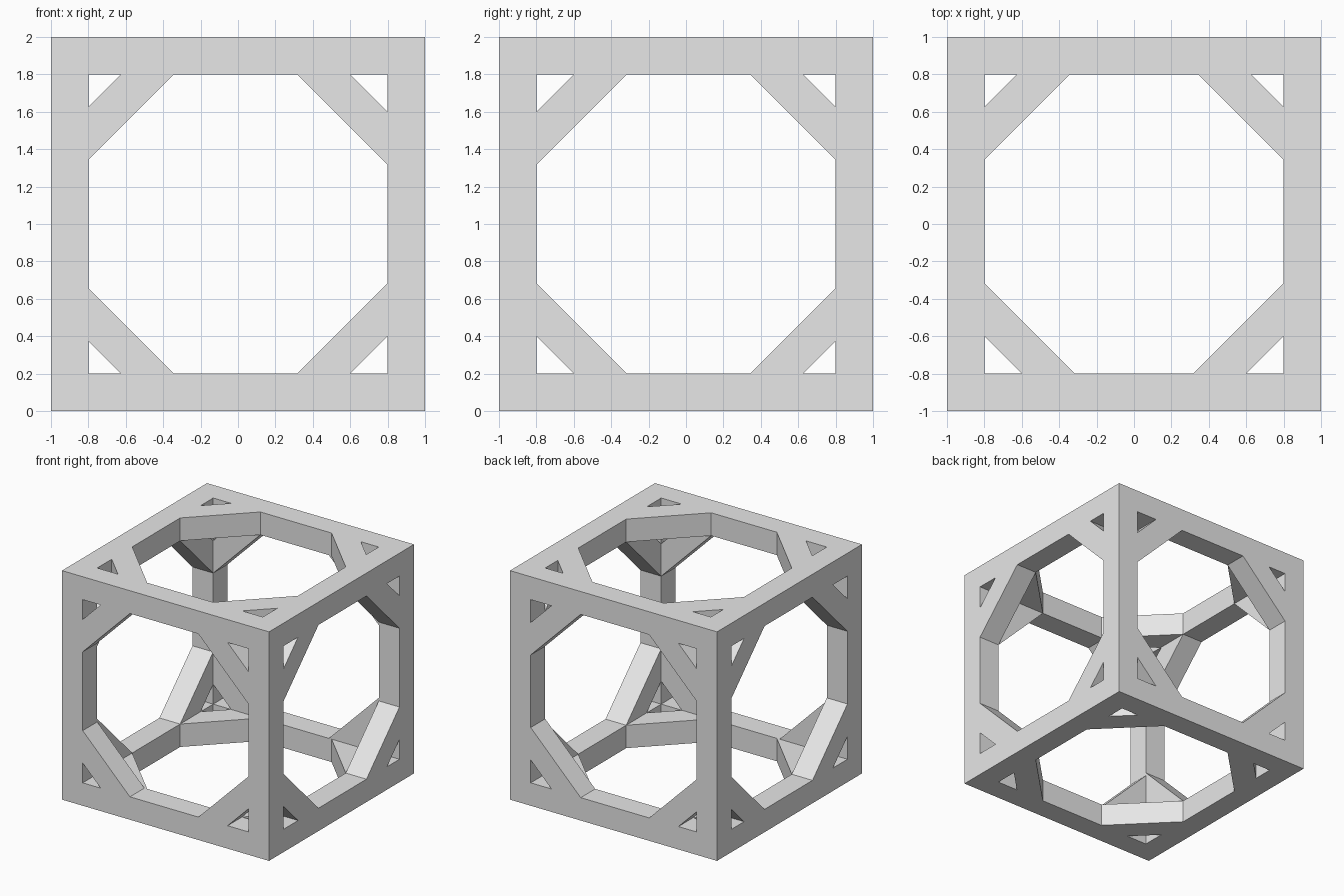
import bpy
import bmesh
from mathutils import Vector

if "Cube" in bpy.data.objects:
    bpy.data.objects.remove(bpy.data.objects["Cube"])

HALF, BEAM = 1.0, 0.2
INNER = HALF - BEAM
WIDTH = BEAM * 2 ** 0.5          # brace width measured along a beam
NEAR, FAR = 0.173, 0.2           # open corner sizes

grey = bpy.data.materials.new("light_grey")
grey.use_nodes = True
grey.diffuse_color = (0.8, 0.8, 0.8, 1)
grey.node_tree.nodes["Principled BSDF"].inputs["Base Color"].default_value = (0.8, 0.8, 0.8, 1)


def prism(name, outline, axis, low, high):
    """Extrude a flat outline along an axis (0, 1 or 2)."""
    u, v = [a for a in range(3) if a != axis]
    bm = bmesh.new()
    ring = []
    for p in outline:
        co = Vector((0, 0, 0))
        co[u], co[v], co[axis] = p[0], p[1], low
        ring.append(bm.verts.new(co + Vector((0, 0, HALF))))
    base = bm.faces.new(ring)
    out = bmesh.ops.extrude_face_region(bm, geom=[base], use_keep_orig=True)
    shift = Vector((0, 0, 0))
    shift[axis] = high - low
    moved = [g for g in out["geom"] if isinstance(g, bmesh.types.BMVert)]
    bmesh.ops.translate(bm, verts=moved, vec=shift)
    bmesh.ops.recalc_face_normals(bm, faces=bm.faces)
    mesh = bpy.data.meshes.new(name)
    bm.to_mesh(mesh)
    bm.free()
    mesh.materials.append(grey)
    obj = bpy.data.objects.new(name, mesh)
    bpy.context.collection.objects.link(obj)
    return obj


# Twelve square beams: full-height posts, rails fitted between them
beam_names = ["side_to_side_rail", "front_to_back_rail", "corner_post"]
for axis, name in enumerate(beam_names):
    reach = HALF if axis == 2 else INNER
    for su in (-1, 1):
        for sv in (-1, 1):
            a, b = su * INNER, su * HALF
            c, d = sv * INNER, sv * HALF
            prism(name, [(a, c), (b, c), (b, d), (a, d)], axis, -reach, reach)

# Diagonal braces in the four corners of all six sides
brace_names = ["side_brace", "front_back_brace", "top_bottom_brace"]
for axis, name in enumerate(brace_names):
    for su in (-1, 1):
        for sv in (-1, 1):
            # Braces toward the front (or the left on front and back) sit further in
            wide = (su < 0, su > 0, sv < 0)[axis]
            gap = FAR if wide else NEAR
            inset = gap + WIDTH
            legs = [(gap, 0), (inset, 0), (0, inset), (0, gap)]
            outline = [(su * (INNER - p), sv * (INNER - q)) for p, q in legs]
            for low in (-HALF, INNER):
                prism(name, outline, axis, low, low + BEAM)
